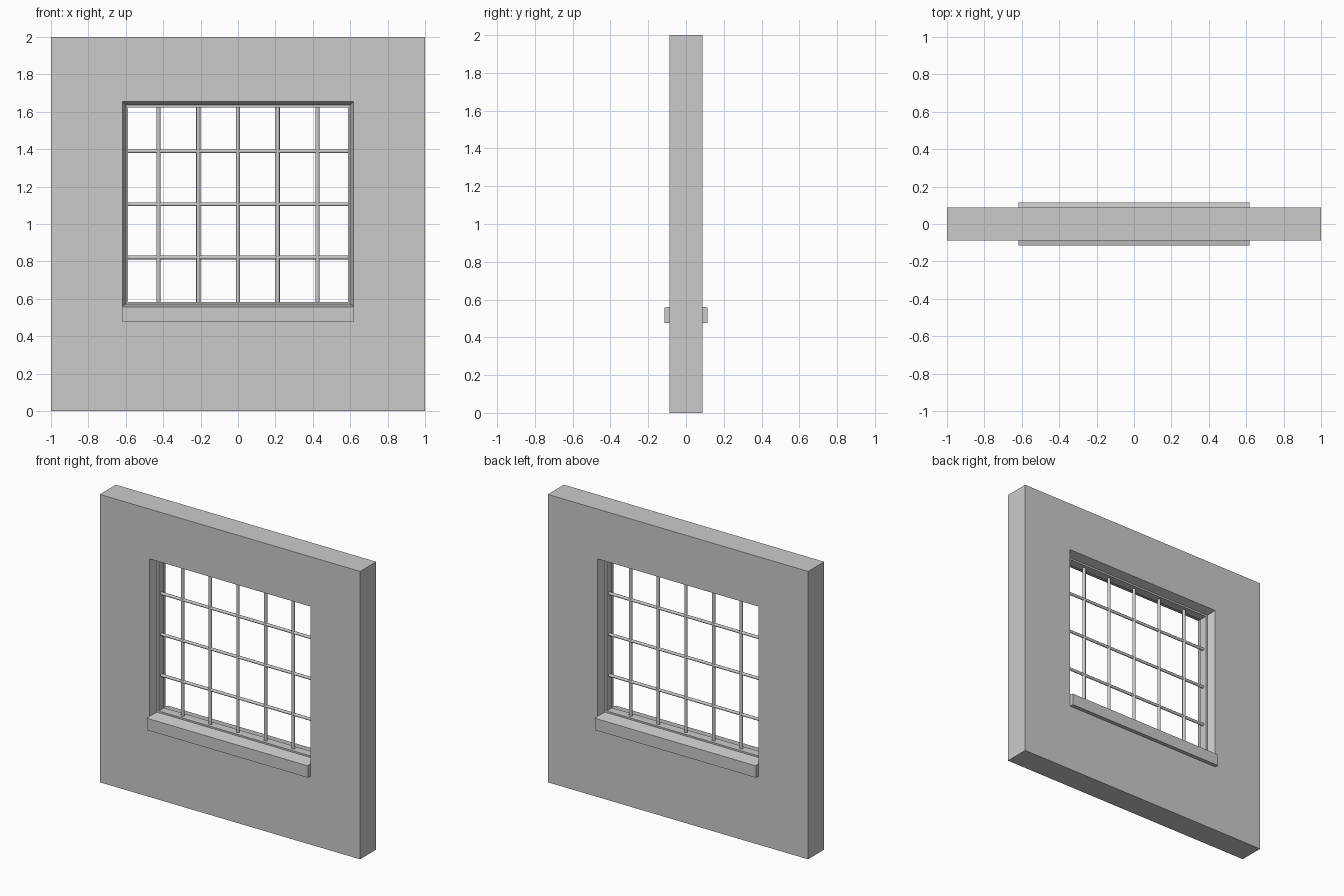
import bpy, bmesh, math

if "Cube" in bpy.data.objects:
    bpy.data.objects.remove(bpy.data.objects["Cube"])


def finish(name, bm):
    bmesh.ops.recalc_face_normals(bm, faces=bm.faces)
    me = bpy.data.meshes.new(name)
    bm.to_mesh(me)
    bm.free()
    ob = bpy.data.objects.new(name, me)
    bpy.context.collection.objects.link(ob)
    return ob


def ring_solid(name, rings):
    """Closed loop of rectangular rings, each (y, half width, z bottom, z top)."""
    bm = bmesh.new()
    loops = [[bm.verts.new(p) for p in ((-w, y, b), (w, y, b), (w, y, t), (-w, y, t))]
             for y, w, b, t in rings]
    for a, b in zip(loops, loops[1:] + loops[:1]):
        for i in range(4):
            j = (i + 1) % 4
            bm.faces.new((a[i], a[j], b[j], b[i]))
    return finish(name, bm)


def bar(name, radius, length, loc, horizontal):
    bpy.ops.mesh.primitive_cylinder_add(
        vertices=12, radius=radius, depth=length, location=loc,
        rotation=(0, math.pi / 2 if horizontal else 0, 0))
    bpy.context.object.name = name
    bpy.ops.object.shade_smooth_by_angle(angle=math.radians(40))


D = 0.088    # half wall thickness
F = 0.03     # half frame depth
W = 0.618    # half opening width

# wall with an opening that narrows towards the frame
ring_solid("wall", [
    (-D, 1.0, 0.0, 2.0), (-D, W, 0.53, 1.654), (-F, 0.6, 0.53, 1.636),
    (F, 0.6, 0.53, 1.636), (D, W, 0.53, 1.654), (D, 1.0, 0.0, 2.0)])

# thin window frame in the middle of the wall
ring_solid("window_frame", [
    (-F, 0.603, 0.56, 1.639), (-F, 0.588, 0.583, 1.624),
    (F, 0.588, 0.583, 1.624), (F, 0.603, 0.56, 1.639)])

# sill with sloping tops, projecting on both sides
profile = [(-0.115, 0.475), (0.115, 0.475), (0.115, 0.557),
           (F, 0.572), (-F, 0.572), (-0.115, 0.557)]
bm = bmesh.new()
face = bm.faces.new([bm.verts.new((-W, y, z)) for y, z in profile])
ext = bmesh.ops.extrude_face_region(bm, geom=[face])
bmesh.ops.translate(bm, vec=(2 * W, 0, 0),
                    verts=[v for v in ext["geom"] if isinstance(v, bmesh.types.BMVert)])
finish("sill", bm)

# grille bars
for i in range(-2, 3):
    bar(f"vertical_bar_{i + 3}", 0.011, 1.06, (i * 0.2125, 0, 1.1035), False)
for i in range(-1, 2):
    bar(f"horizontal_bar_{i + 2}", 0.01, 1.19, (0, 0, 1.105 + i * 0.284), True)
